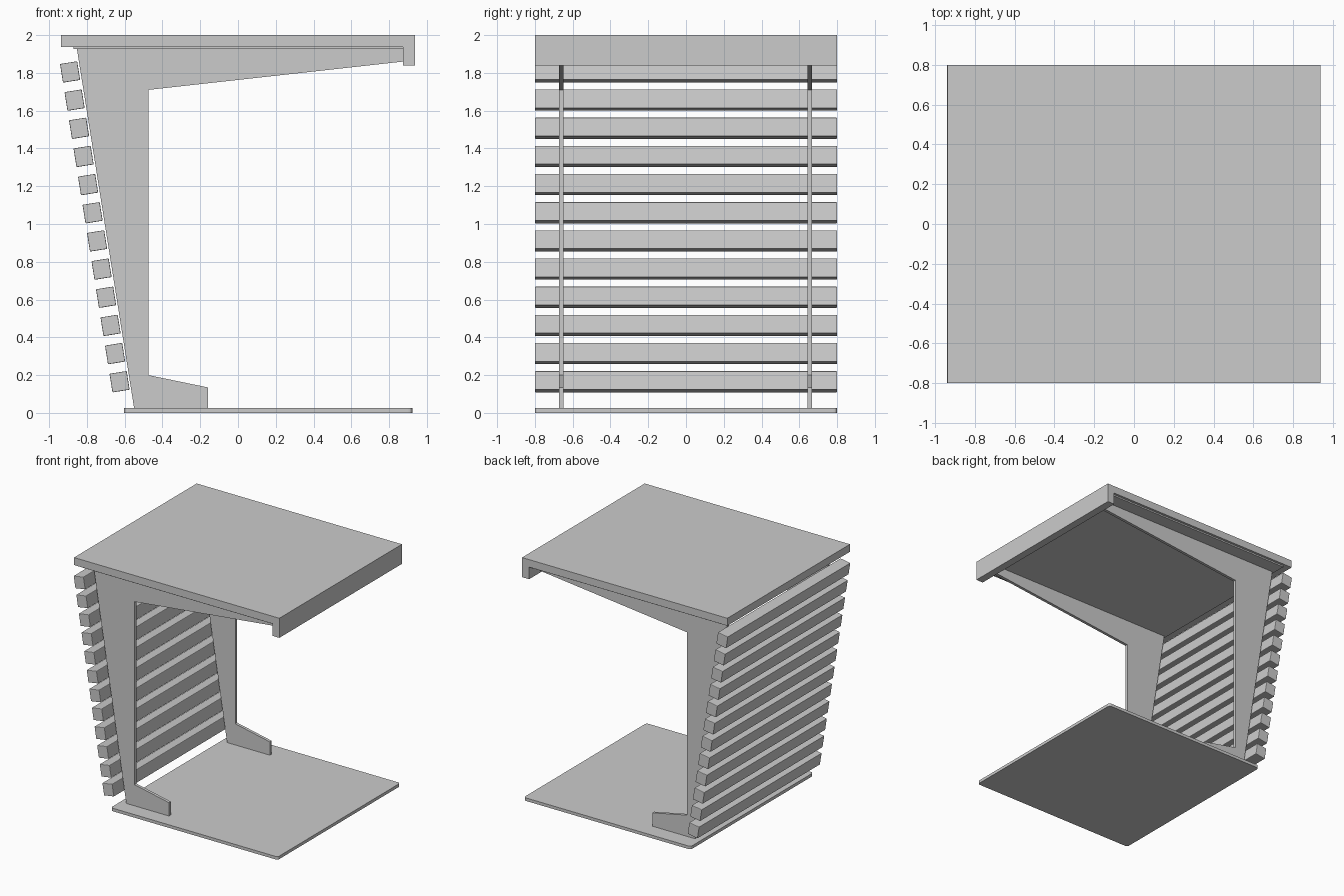
import bpy
import bmesh
from math import atan2, cos, sin
from mathutils import Matrix, Vector

cube = bpy.data.objects.get("Cube")
if cube:
    bpy.data.objects.remove(cube, do_unlink=True)

grey = bpy.data.materials.new("light grey")
grey.use_nodes = True
colour = (0.6, 0.6, 0.6, 1)
grey.diffuse_color = colour
grey.node_tree.nodes["Principled BSDF"].inputs["Base Color"].default_value = colour


def finish(name, bm):
    bmesh.ops.recalc_face_normals(bm, faces=bm.faces)
    mesh = bpy.data.meshes.new(name)
    bm.to_mesh(mesh)
    bm.free()
    mesh.materials.append(grey)
    obj = bpy.data.objects.new(name, mesh)
    bpy.context.collection.objects.link(obj)
    return obj


def box(name, low, high, tilt=0.0, bevel=0.0):
    low, high = Vector(low), Vector(high)
    bm = bmesh.new()
    bmesh.ops.create_cube(bm, size=1, matrix=Matrix.Diagonal((*(high - low), 1)))
    obj = finish(name, bm)
    obj.location = (low + high) / 2
    obj.rotation_euler.y = tilt
    if bevel:
        mod = obj.modifiers.new("soft edges", "BEVEL")
        mod.width = bevel
        mod.segments = 2
    return obj


def plate(name, profile, y, thickness):
    """Extrude an x-z profile along y, centred on y."""
    bm = bmesh.new()
    face = bm.faces.new([bm.verts.new((x, y - thickness / 2, z)) for x, z in profile])
    new = bmesh.ops.extrude_face_region(bm, geom=[face])["geom"]
    bmesh.ops.translate(bm, vec=(0, thickness, 0),
                        verts=[v for v in new if isinstance(v, bmesh.types.BMVert)])
    return finish(name, bm)


# Floor plate with its upright corners rounded
bm = bmesh.new()
bmesh.ops.create_cube(bm, size=1, matrix=Matrix.Translation((0.16, 0, 0.0125))
                      @ Matrix.Diagonal((1.525, 1.6, 0.025, 1)))
upright = [e for e in bm.edges if abs(e.verts[0].co.z - e.verts[1].co.z) > 0.01]
bmesh.ops.bevel(bm, geom=upright, offset=0.02, segments=4, profile=0.5, affect="EDGES")
finish("floor_plate", bm)

# Roof slab, stepped ceiling panel and end beam
box("roof", (-0.9375, -0.8, 1.938), (0.9375, 0.8, 2))
box("ceiling_panel", (-0.87, -0.78, 1.926), (0.875, 0.78, 1.94))
box("end_beam", (0.873, -0.8, 1.838), (0.9375, 0.8, 1.938))

# Two side frames: foot, tapered post and roof arm in one sheet
frame = [(-0.55, 0.025), (-0.16, 0.025), (-0.16, 0.135), (-0.475, 0.20),
         (-0.475, 1.71), (0.875, 1.86), (0.875, 1.928), (-0.853, 1.928)]
for side, y in (("front", -0.66), ("back", 0.655)):
    plate(side + "_frame", frame, y, 0.024)

# Leaning wall of slats along the posts
first, last, count = Vector((-0.627, 0, 0.165)), Vector((-0.889, 0, 1.805)), 12
lean = atan2(last.x - first.x, last.z - first.z)
half = Vector((0.046, 0.8, 0.05))
for i in range(count):
    centre = first.lerp(last, i / (count - 1))
    box(f"slat_{i + 1}", centre - half, centre + half, lean, 0.004)
